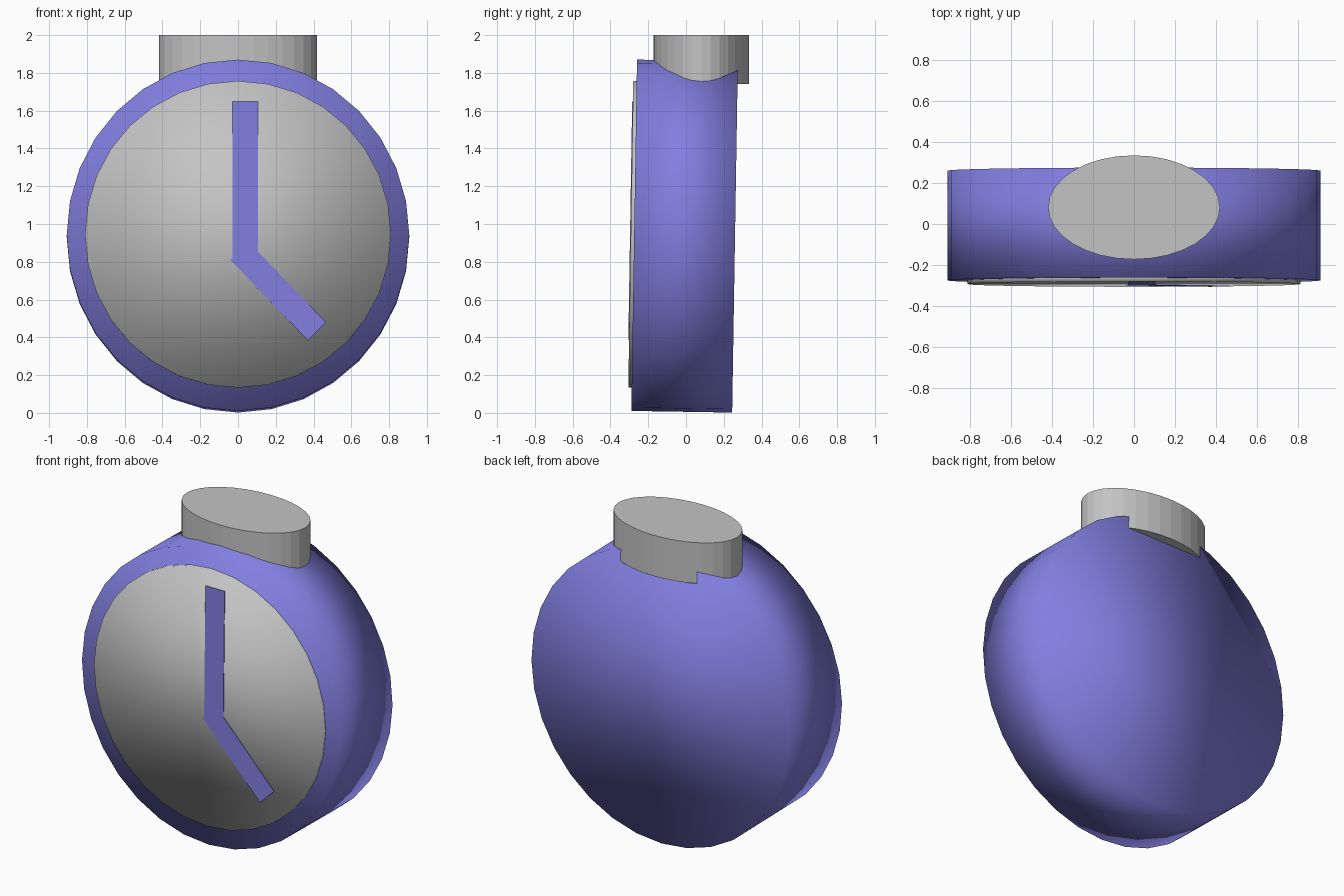
import bpy, bmesh
from mathutils import Matrix, Vector
from math import radians

cube = bpy.data.objects.get("Cube")
if cube:
    bpy.data.objects.remove(cube, do_unlink=True)


def material(name, colour):
    m = bpy.data.materials.new(name)
    m.use_nodes = True
    m.diffuse_color = (*colour, 1)
    m.node_tree.nodes["Principled BSDF"].inputs["Base Color"].default_value = (*colour, 1)
    return m


purple = material("soft purple", (0.22, 0.21, 0.74))
grey = material("light grey", (0.55, 0.55, 0.55))

# The case leans back very slightly
CENTRE = Vector((0, -0.0075, 0.936))
LEAN = Matrix.Translation(CENTRE) @ Matrix.Rotation(-0.0162, 4, "X")
FRONT = -0.267


def finish(bm, name, mat, matrix, smooth):
    bm.transform(matrix)
    bmesh.ops.recalc_face_normals(bm, faces=bm.faces)
    for f in bm.faces:
        f.smooth = smooth
    mesh = bpy.data.meshes.new(name)
    bm.to_mesh(mesh)
    bm.free()
    mesh.materials.append(mat)
    ob = bpy.data.objects.new(name, mesh)
    bpy.context.scene.collection.objects.link(ob)
    return ob


def disc(name, mat, rx, ry, depth, matrix, smooth):
    """Elliptical 32-sided cylinder along local z."""
    bm = bmesh.new()
    bmesh.ops.create_cone(bm, cap_ends=True, segments=32,
                          radius1=1, radius2=1, depth=depth)
    return finish(bm, name, mat, matrix @ Matrix.Diagonal((rx, ry, 1, 1)), smooth)


turn = Matrix.Rotation(radians(90), 4, "X")

# Round case, softly shaded all over
disc("case", purple, 0.907, 0.93, 0.534, LEAN @ turn, True)

# Dial standing just proud of the case
dial_depth = 0.036
disc("dial", grey, 0.81, 0.812, dial_depth,
     LEAN @ Matrix.Translation((0, FRONT, 0.005)) @ turn, True)

# Oval button on top
disc("top_button", grey, 0.418, 0.253, 0.26,
     Matrix.Translation((0, 0.081, 1.87)), False)

# Bent pair of hands as one thin plate
outline = [(-0.03, 1.645), (0.105, 1.645), (0.105, 0.85), (0.465, 0.475),
           (0.37, 0.38), (-0.04, 0.805), (-0.03, 0.815)]
bm = bmesh.new()
dial_front = FRONT - dial_depth / 2
plate = bm.faces.new([bm.verts.new((x, dial_front - 0.004, z - CENTRE.z))
                      for x, z in outline])
back = bmesh.ops.extrude_face_region(bm, geom=[plate], use_keep_orig=True)["geom"]
bmesh.ops.translate(bm, vec=(0, 0.006, 0),
                    verts=[v for v in back if isinstance(v, bmesh.types.BMVert)])
finish(bm, "clock_hands", purple, LEAN, False)
